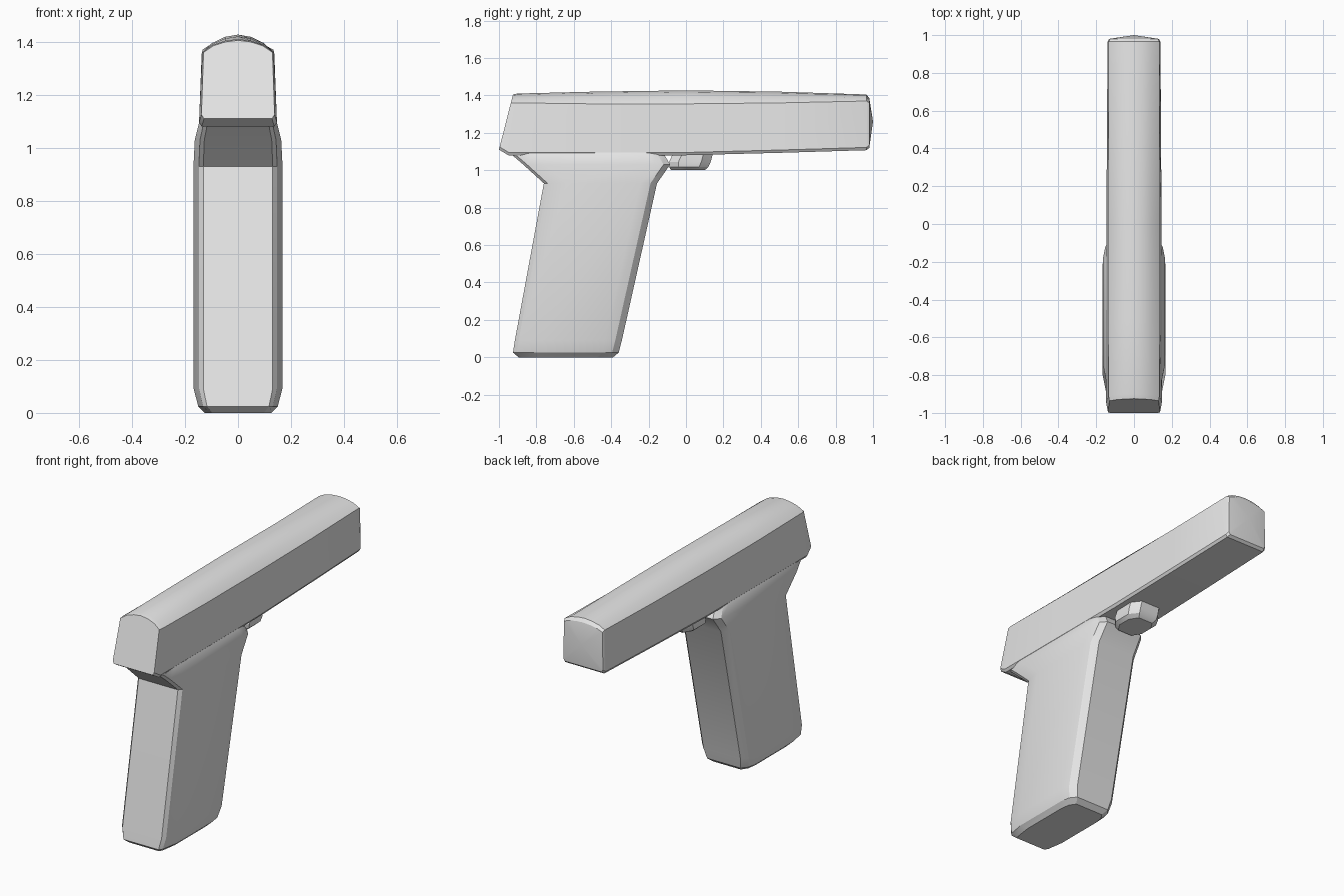
import bpy, bmesh, math

cube = bpy.data.objects.get("Cube")
if cube:
    bpy.data.objects.remove(cube, do_unlink=True)

grey = bpy.data.materials.new("light grey")
grey.use_nodes = True
grey.diffuse_color = (0.8, 0.8, 0.8, 1)
grey.node_tree.nodes["Principled BSDF"].inputs["Base Color"].default_value = (0.8, 0.8, 0.8, 1)


def mirrored(half):
    """Close a half outline (x >= 0) by mirroring it across x = 0."""
    return half + [(-x, y, z) for x, y, z in reversed(half) if x > 0]


def loft(name, rings, tip=None, angle=25):
    """Skin a row of closed rings; the last cap can rise to a shallow tip."""
    bm = bmesh.new()
    rows = [[bm.verts.new(p) for p in ring] for ring in rings]
    n = len(rows[0])
    for a, b in zip(rows, rows[1:]):
        for i in range(n):
            j = (i + 1) % n
            bm.faces.new((a[i], a[j], b[j], b[i]))
    bm.faces.new(rows[0])
    if tip:
        point = bm.verts.new(tip)
        for i in range(n):
            bm.faces.new((rows[-1][i], rows[-1][(i + 1) % n], point))
    else:
        bm.faces.new(rows[-1])
    bmesh.ops.recalc_face_normals(bm, faces=bm.faces)
    mesh = bpy.data.meshes.new(name)
    bm.to_mesh(mesh)
    bm.free()
    mesh.materials.append(grey)
    obj = bpy.data.objects.new(name, mesh)
    bpy.context.collection.objects.link(obj)
    bpy.ops.object.select_all(action="DESELECT")
    obj.select_set(True)
    bpy.context.view_layer.objects.active = obj
    bpy.ops.object.shade_smooth_by_angle(angle=math.radians(angle))
    return obj


# Long upper body: flat sides, rounded roof, leaning back end
def body_ring(y_low, y_top, z_low, z_side, z_top, w_low, w_side):
    rise = z_top - z_side
    half = [(w_low - 0.01, z_low), (w_low, z_low + 0.015), (w_side, z_side),
            (w_side * 0.72, z_side + rise * 0.55),
            (w_side * 0.36, z_side + rise * 0.88), (0, z_top)]
    lean = (y_top - y_low) / (z_top - z_low)
    return mirrored([(x, y_low + lean * (z - z_low), z) for x, z in half])


loft("upper_body", [body_ring(*s) for s in (
    (-1.0, -0.925, 1.11, 1.36, 1.405, 0.138, 0.13),
    (-0.95, -0.9, 1.08, 1.36, 1.41, 0.147, 0.135),
    (-0.5, -0.5, 1.08, 1.355, 1.42, 0.147, 0.137),
    (0, 0, 1.08, 1.355, 1.427, 0.146, 0.137),
    (0.5, 0.5, 1.093, 1.36, 1.42, 0.143, 0.136),
    (0.965, 0.965, 1.107, 1.37, 1.405, 0.14, 0.134),
    (0.98, 0.98, 1.12, 1.36, 1.385, 0.132, 0.128))],
    tip=(0, 1.0, 1.26))


# Slanted grip with chamfered edges, flaring out under the body
def grip_ring(z, back, front, w):
    return mirrored([(w * 0.78, back, z), (w * 0.88, back + 0.02, z),
                     (w, back + 0.12, z), (w, front - 0.09, z),
                     (w * 0.93, front - 0.035, z), (w * 0.74, front, z)])


loft("grip", [grip_ring(*s) for s in (
    (0, -0.895, -0.39, 0.125),
    (0.025, -0.925, -0.36, 0.15),
    (0.09, -0.915, -0.343, 0.167),
    (0.93, -0.76, -0.155, 0.168),
    (1.03, -0.87, -0.085, 0.163),
    (1.09, -0.94, -0.12, 0.148),
    (1.12, -0.94, -0.15, 0.13))])


# Small trigger block under the body, narrowing downward
def trigger_ring(z, back, front, w):
    return mirrored([(w * 0.6, back, z), (w, back + 0.05, z),
                     (w, front - 0.05, z), (w * 0.6, front, z)])


loft("trigger", [trigger_ring(*s) for s in (
    (1.0, -0.08, 0.1, 0.08),
    (1.018, -0.09, 0.12, 0.1),
    (1.045, -0.09, 0.132, 0.105),
    (1.11, -0.06, 0.15, 0.1))])
